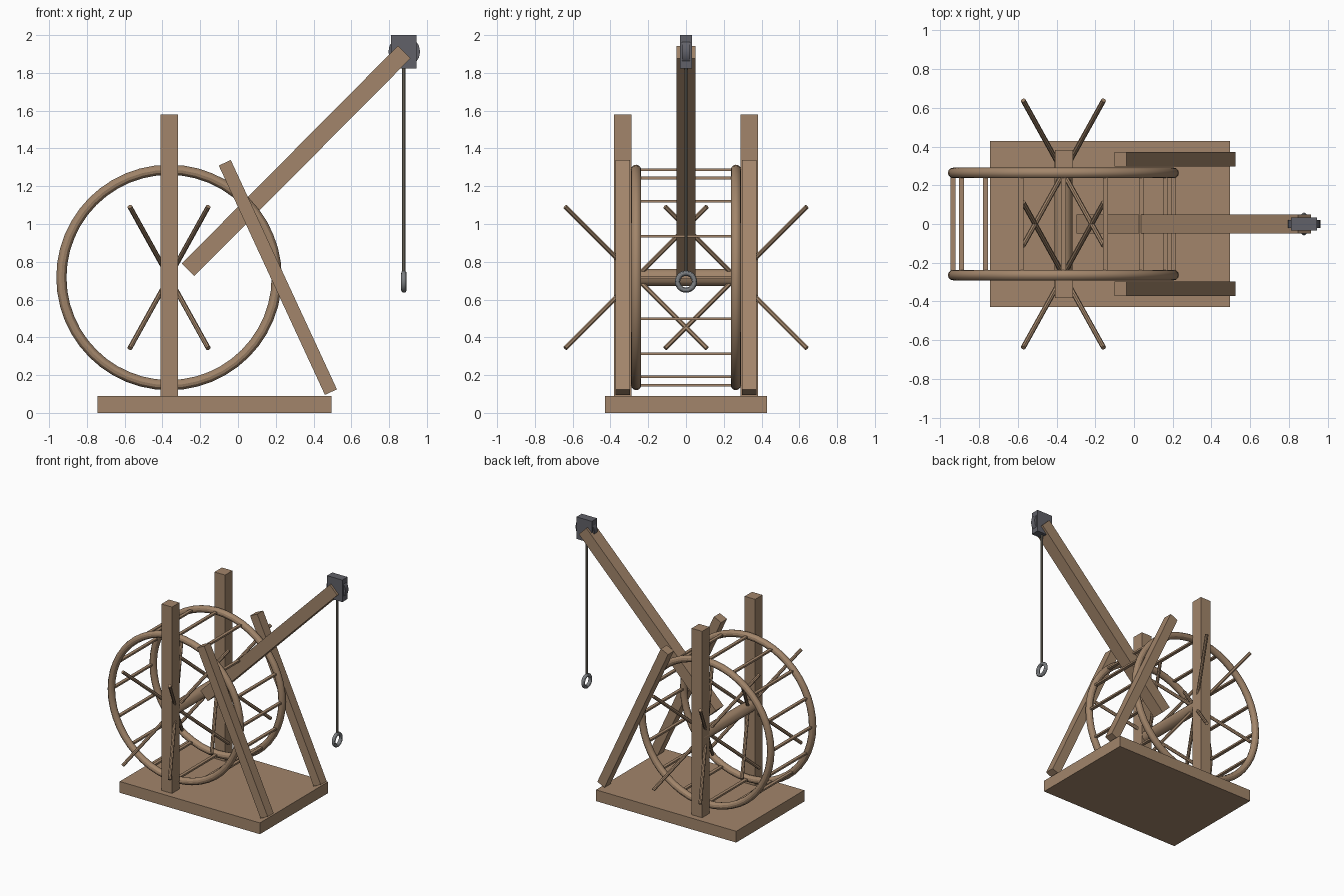
import bpy
from math import cos, sin, pi, atan2
from mathutils import Vector

if "Cube" in bpy.data.objects:
    bpy.data.objects.remove(bpy.data.objects["Cube"])


def material(name, rgb):
    m = bpy.data.materials.new(name)
    m.diffuse_color = (*rgb, 1)
    m.use_nodes = True
    m.node_tree.nodes["Principled BSDF"].inputs["Base Color"].default_value = m.diffuse_color
    return m


WOOD = material("wood", (0.36, 0.235, 0.145))
IRON = material("iron", (0.12, 0.12, 0.14))
STEEL = material("steel", (0.2, 0.21, 0.22))
ROPE = material("rope", (0.2, 0.18, 0.14))


def finish(name, mat, smooth=False):
    o = bpy.context.object
    o.name = name
    o.data.materials.append(mat)
    if smooth:
        bpy.ops.object.shade_smooth_by_angle()
    return o


def box(name, loc, size, mat=WOOD, tilt=0):
    bpy.ops.mesh.primitive_cube_add(size=1, location=loc, rotation=(0, tilt, 0))
    bpy.context.object.scale = size
    bpy.ops.object.transform_apply(location=False, rotation=False, scale=True)
    return finish(name, mat)


def beam(name, a, b, y, width, depth):
    """Square timber in the xz plane, from a to b."""
    d = Vector((b[0] - a[0], b[1] - a[1]))
    return box(name, ((a[0] + b[0]) / 2, y, (a[1] + b[1]) / 2),
               (width, depth, d.length), WOOD, atan2(d.x, d.y))


def rod(name, a, b, r, mat=WOOD, sides=12):
    a, b = Vector(a), Vector(b)
    bpy.ops.mesh.primitive_cylinder_add(vertices=sides, radius=r, depth=(b - a).length,
                                        location=(a + b) / 2)
    bpy.context.object.rotation_euler = (b - a).to_track_quat('Z', 'Y').to_euler()
    return finish(name, mat, True)


def ring(name, loc, major, minor, rot, mat, n=48):
    bpy.ops.mesh.primitive_torus_add(location=loc, rotation=rot, major_radius=major,
                                     minor_radius=minor, major_segments=n, minor_segments=12)
    return finish(name, mat, True)


CX, CZ, R = -0.365, 0.717, 0.57   # treadwheel centre and rim radius
RIM_Y = 0.264

# Base, posts and leaning struts
box("base", (-0.125, 0, 0.045), (1.24, 0.86, 0.09))
for s, side in ((-1, "front"), (1, "back")):
    box(side + "_post", (CX + 0.002, s * 0.335, 0.835), (0.093, 0.093, 1.49))
    beam(side + "_strut", (-0.07, 1.324), (0.492, 0.11), s * 0.335, 0.07, 0.075)

    # Wheel rim with splayed spokes
    ring(side + "_rim", (CX, s * RIM_Y, CZ), R, 0.027, (pi / 2, 0, 0), WOOD)
    for sx in (-1, 1):
        for sz in (-1, 1):
            d = Vector((sx * 0.208, 0.375, sz * 0.375))
            c = Vector((CX, s * RIM_Y, CZ))
            rod(side + "_spoke", c, c + d, 0.013, sides=8)
            rod(side + "_spoke", c, c + Vector((d.x, -d.y, d.z)), 0.013, sides=8)

# Axle and treads joining the rims
rod("axle", (CX, -0.36, CZ), (CX, 0.36, CZ), 0.046, sides=12)
for i in range(16):
    a = i * pi / 8
    box("tread", (CX + R * cos(a), 0, CZ + R * sin(a)), (0.025, 2 * RIM_Y, 0.014))

# Crane jib
beam("jib", (-0.265, 0.757), (0.88, 1.91), 0, 0.094, 0.1)

# Pulley head, rope and lifting ring
box("pulley_block", (0.878, 0, 1.912), (0.135, 0.066, 0.176), IRON)
rod("pulley_wheel", (0.88, -0.02, 1.912), (0.88, 0.02, 1.912), 0.084, IRON, 16)
rod("rope", (0.878, 0, 0.745), (0.878, 0, 1.85), 0.009, ROPE, 8)
ring("lifting_ring", (0.878, 0, 0.695), 0.045, 0.014, (0, pi / 2, 0), STEEL, 24)
